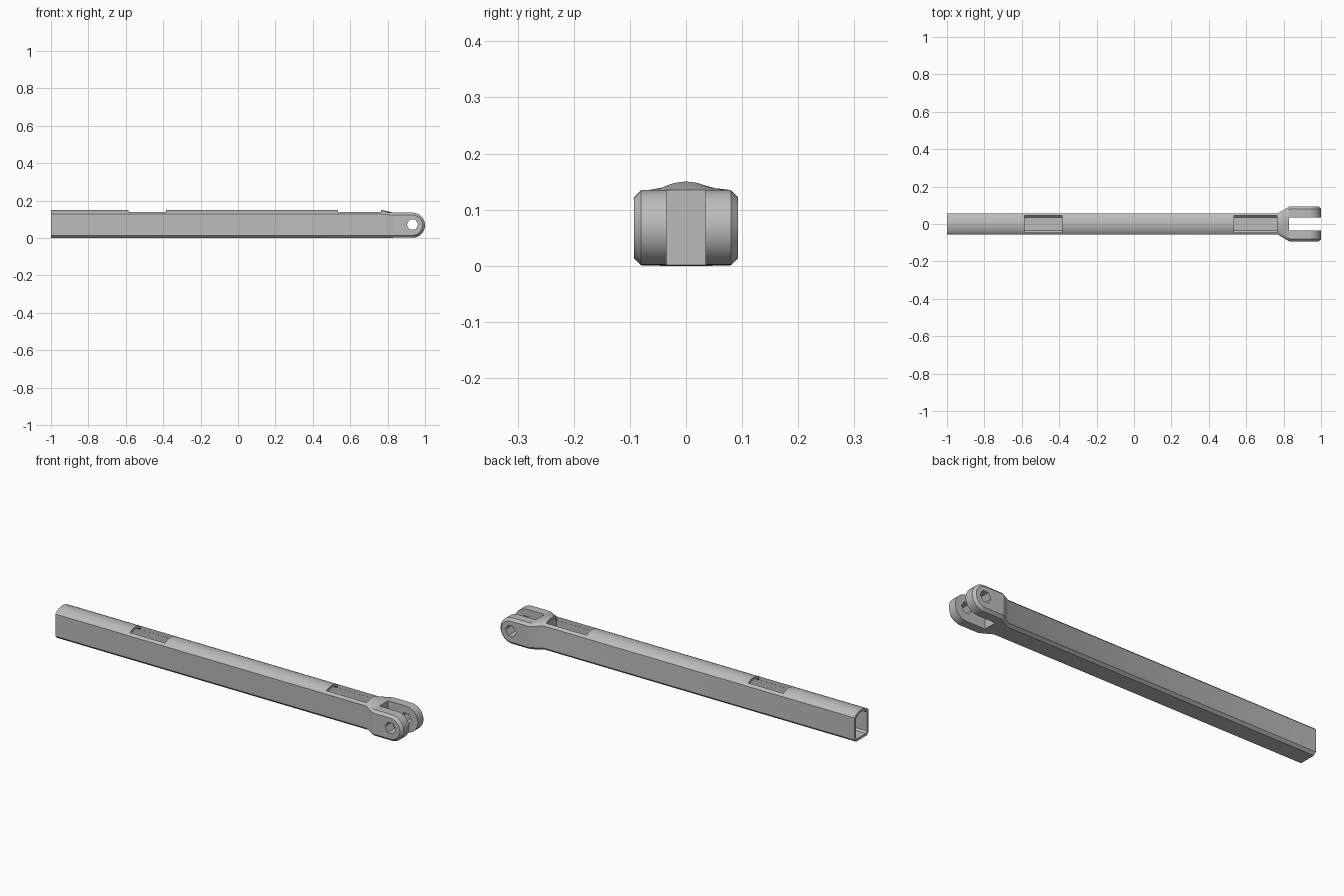
import bpy, bmesh, math

old = bpy.data.objects.get("Cube")
if old:
    bpy.data.objects.remove(old, do_unlink=True)

steel = bpy.data.materials.new("plain grey")
steel.use_nodes = True
GREY = (0.5, 0.5, 0.5, 1)
steel.diffuse_color = GREY
steel.node_tree.nodes["Principled BSDF"].inputs["Base Color"].default_value = GREY

SHAFT_END, FORK_START = 0.77, 0.83
PIN_X, PIN_Z, ROUND = 0.933, 0.068, 0.067


def loft(name, rings):
    """Closed solid through rings of matching points."""
    bm = bmesh.new()
    loops = [[bm.verts.new(p) for p in ring] for ring in rings]
    n = len(loops[0])
    for a, b in zip(loops, loops[1:]):
        for i in range(n):
            j = (i + 1) % n
            bm.faces.new((a[i], a[j], b[j], b[i]))
    bm.faces.new(loops[0])
    bm.faces.new(loops[-1])
    bmesh.ops.recalc_face_normals(bm, faces=bm.faces)
    mesh = bpy.data.meshes.new(name)
    bm.to_mesh(mesh)
    bm.free()
    mesh.materials.append(steel)
    obj = bpy.data.objects.new(name, mesh)
    bpy.context.collection.objects.link(obj)
    return obj


def section(x, w, c, bottom, shoulder, peak, crown, sag, n=12):
    """Flat sides, chamfered base and a crowned top."""
    pts = [(w, shoulder), (w, bottom + c), (w - c, bottom),
           (c - w, bottom), (-w, bottom + c), (-w, shoulder)]
    for i in range(n + 1):
        t = 2 * i / n - 1
        pts.append((crown * t, peak - sag * t * t))
    return [(x, y, z) for y, z in pts]


def box(name, x0, x1, y, z0, z1):
    return loft(name, [[(x, -y, z0), (x, y, z0), (x, y, z1), (x, -y, z1)]
                       for x in (x0, x1)])


def cut(obj, cutter):
    cutter.hide_render = True
    mod = obj.modifiers.new("cut", "BOOLEAN")
    mod.operation = "DIFFERENCE"
    mod.solver = "EXACT"
    mod.object = cutter
    bpy.context.view_layer.objects.active = obj
    bpy.ops.object.modifier_apply(modifier=mod.name)
    bpy.data.objects.remove(cutter, do_unlink=True)


def smooth(obj):
    bpy.ops.object.select_all(action="DESELECT")
    obj.select_set(True)
    bpy.context.view_layer.objects.active = obj
    bpy.ops.object.shade_smooth_by_angle(angle=math.radians(35))


# Hollow shaft flaring into the fork root
outer = dict(w=0.057, c=0.013, bottom=0, shoulder=0.127, peak=0.15, crown=0.05, sag=0.015)
inner = dict(w=0.045, c=0.009, bottom=0.012, shoulder=0.119, peak=0.138, crown=0.039, sag=0.012)
root = dict(w=0.093, c=0.013, bottom=0.001, shoulder=0.122, peak=0.135, crown=0.08, sag=0)
shaft = loft("shaft", [section(-1, **outer), section(SHAFT_END, **outer),
                       section(FORK_START, **root)])
cut(shaft, loft("cavity", [section(-1.1, **inner), section(SHAFT_END, **inner)]))

# Two windows in the crowned top
for x0, x1 in ((-0.585, -0.385), (0.535, 0.765)):
    cut(shaft, box("window_cutter", x0, x1, 0.0445, 0.1, 0.2))
smooth(shaft)


# Fork prongs with rounded ends, chamfered outer rims and hex pin holes
def prong_ring(y, r, steps=16):
    pts = [(FORK_START, y, PIN_Z + r)]
    for i in range(steps + 1):
        a = math.pi * (0.5 - i / steps)
        pts.append((PIN_X + r * math.cos(a), y, PIN_Z + r * math.sin(a)))
    return pts + [(FORK_START, y, PIN_Z - r)]


def hex_ring(y, r=0.031):
    return [(PIN_X + r * math.cos(i * math.pi / 3), y,
             PIN_Z + 0.003 + r * math.sin(i * math.pi / 3)) for i in range(6)]


for side, s in (("left", 1), ("right", -1)):
    name = "back_prong" if s > 0 else "front_prong"
    prong = loft(name, [prong_ring(s * 0.035, ROUND), prong_ring(s * 0.08, ROUND),
                        prong_ring(s * 0.093, ROUND - 0.013)])
    cut(prong, loft("pin_hole", [hex_ring(s * 0.02), hex_ring(s * 0.11)]))
    smooth(prong)
